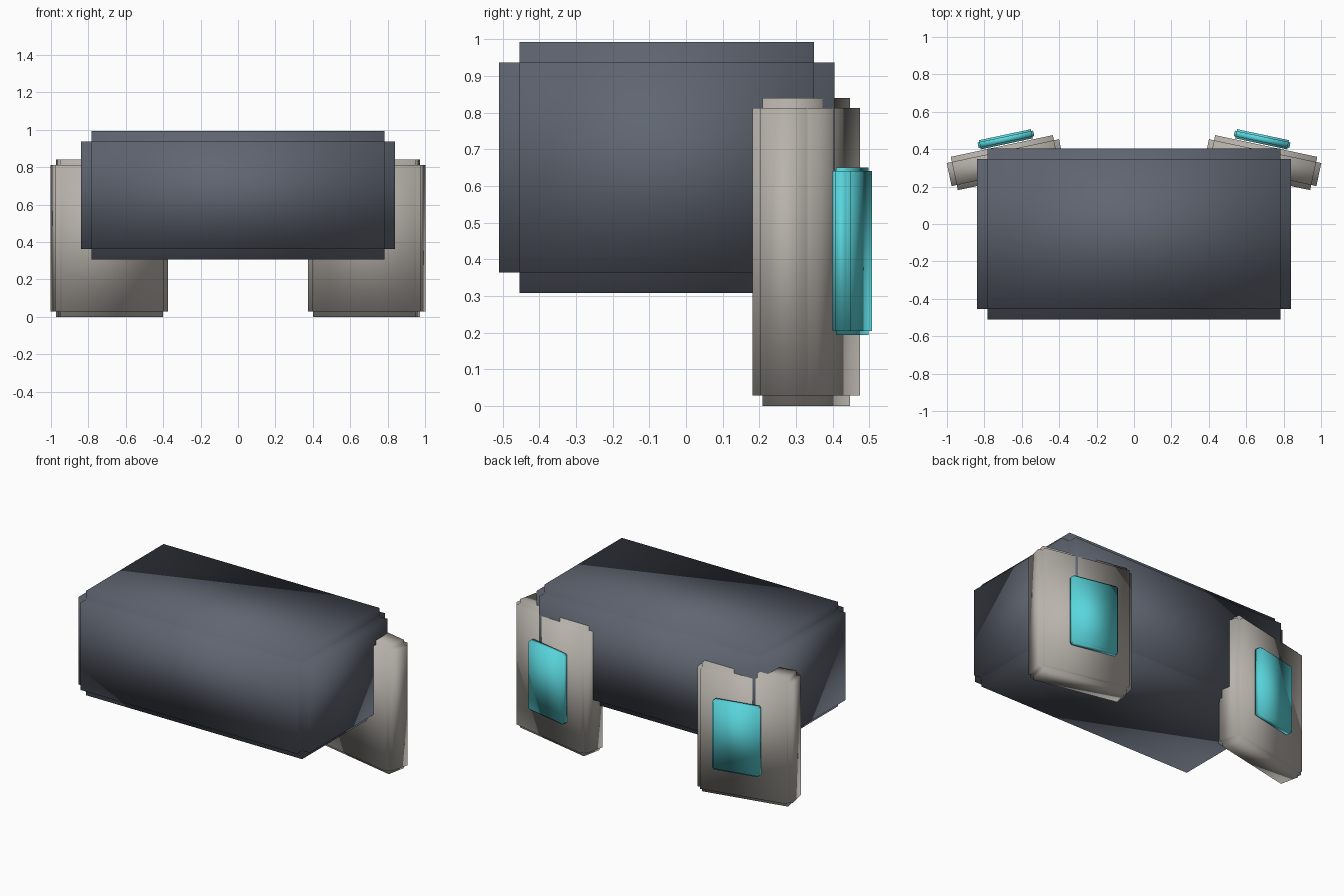
import bpy, bmesh
from math import radians
from mathutils import Matrix, Vector

cube = bpy.data.objects.get("Cube")
if cube:
    bpy.data.objects.remove(cube)


def make_material(name, rgb):
    mat = bpy.data.materials.new(name)
    mat.use_nodes = True
    color = (*rgb, 1.0)
    mat.diffuse_color = color
    mat.node_tree.nodes["Principled BSDF"].inputs["Base Color"].default_value = color
    return mat


slate = make_material("slate grey", (0.115, 0.13, 0.165))
stone = make_material("warm stone", (0.48, 0.45, 0.41))
cyan = make_material("bright cyan", (0.10, 0.67, 0.72))


def stepped_block(name, size, step, center, mat, turn=0.0):
    """Three crossing slabs, each full size along one axis, giving stepped edges."""
    bm = bmesh.new()
    for axis in range(3):
        dims = Vector(size) - Vector((2 * step,) * 3)
        dims[axis] = size[axis]
        bmesh.ops.create_cube(bm, size=1, matrix=Matrix.Diagonal((*dims, 1)))
    for face in bm.faces:
        face.smooth = True
    mesh = bpy.data.meshes.new(name)
    bm.to_mesh(mesh)
    bm.free()
    mesh.materials.append(mat)
    obj = bpy.data.objects.new(name, mesh)
    obj.location = center
    obj.rotation_euler.z = radians(turn)
    bpy.context.collection.objects.link(obj)
    return obj


# Main block
stepped_block("body", (1.68, 0.915, 0.685), 0.056, (0, -0.053, 0.65), slate)

# Angled back panels with raised inserts
for side, sign in (("left", 1), ("right", -1)):
    stepped_block(side + "_panel", (0.614, 0.182, 0.84), 0.028,
                  (sign * 0.688, 0.328, 0.42), stone, -12 * sign)
    stepped_block(side + "_insert", (0.304, 0.05, 0.456), 0.01,
                  (sign * 0.685, 0.453, 0.422), cyan, -12 * sign)
